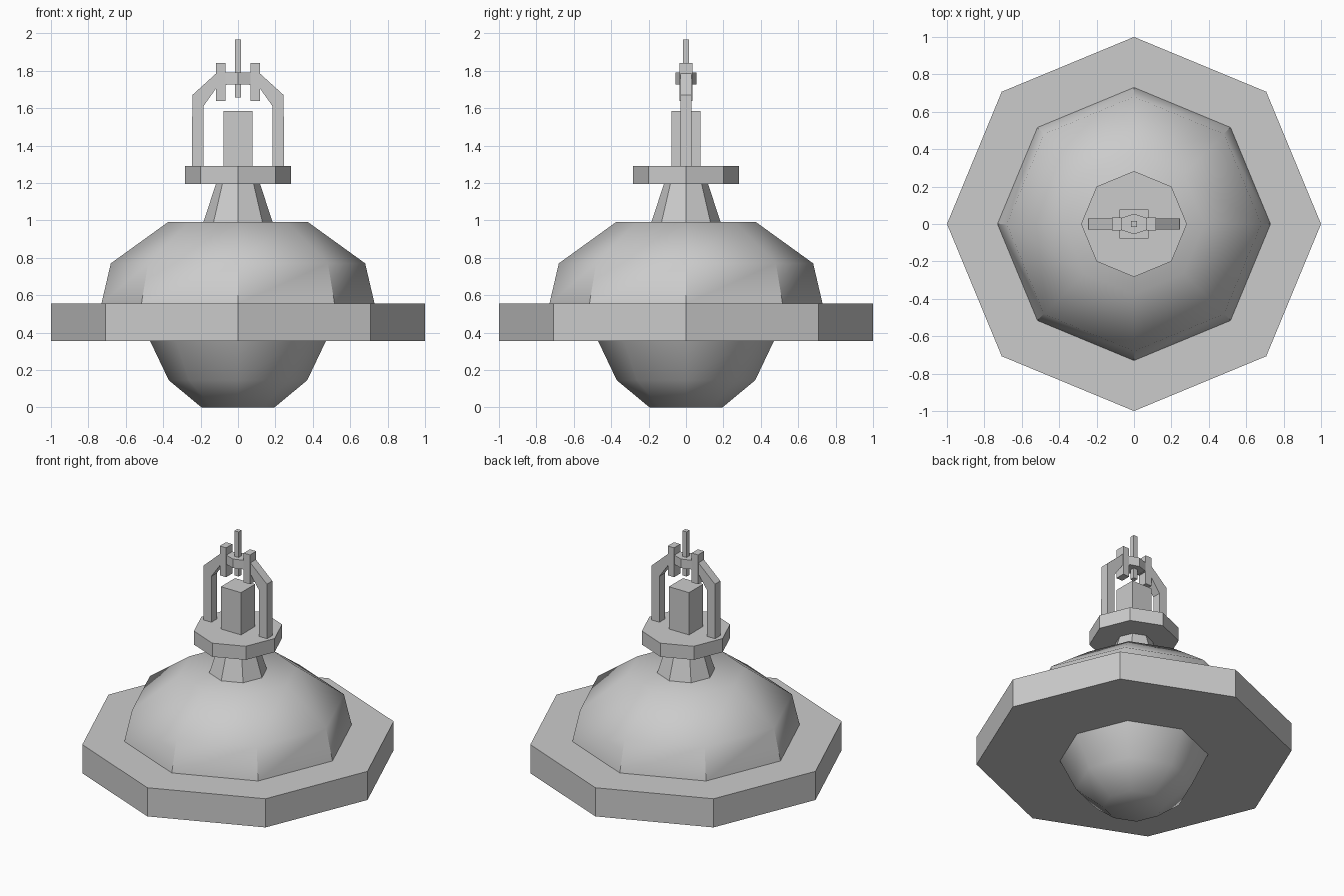
import bpy, bmesh
from math import cos, sin, pi, radians

if "Cube" in bpy.data.objects:
    bpy.data.objects.remove(bpy.data.objects["Cube"])


def finish(name, bm, smooth=None):
    bmesh.ops.recalc_face_normals(bm, faces=bm.faces)
    mesh = bpy.data.meshes.new(name)
    bm.to_mesh(mesh)
    bm.free()
    ob = bpy.data.objects.new(name, mesh)
    bpy.context.collection.objects.link(ob)
    if smooth:
        bpy.ops.object.select_all(action='DESELECT')
        ob.select_set(True)
        bpy.context.view_layer.objects.active = ob
        bpy.ops.object.shade_smooth_by_angle(angle=radians(smooth))
    return ob


def octagon(name, profile, smooth=None, sides=8):
    """Closed solid from (radius, z) rings, one corner on +x."""
    bm = bmesh.new()
    rings = [[bm.verts.new((r * cos(2 * pi * i / sides), r * sin(2 * pi * i / sides), z))
              for i in range(sides)] for r, z in profile]
    for a, b in zip(rings, rings[1:]):
        for i in range(sides):
            j = (i + 1) % sides
            bm.faces.new((a[i], a[j], b[j], b[i]))
    bm.faces.new(rings[0][::-1])
    bm.faces.new(rings[-1])
    return finish(name, bm, smooth)


def prism(name, outline, direction):
    """Extrude a closed 3D outline along a direction."""
    bm = bmesh.new()
    face = bm.faces.new([bm.verts.new(p) for p in outline])
    ext = bmesh.ops.extrude_face_region(bm, geom=[face])
    verts = [v for v in ext['geom'] if isinstance(v, bmesh.types.BMVert)]
    bmesh.ops.translate(bm, verts=verts, vec=direction)
    return finish(name, bm)


def box(name, x0, x1, y, z0, z1):
    return prism(name, [(x0, -y, z0), (x1, -y, z0), (x1, y, z0), (x0, y, z0)],
                 (0, 0, z1 - z0))


# Stacked octagonal body
octagon("lower_bowl", [(0.195, 0), (0.37, 0.145), (0.47, 0.355)], 42)
octagon("main_disc", [(1, 0.355), (1, 0.555)])
octagon("dome", [(0.73, 0.555), (0.68, 0.77), (0.375, 0.99)], 42)
octagon("neck", [(0.185, 0.99), (0.118, 1.195)])
octagon("upper_disc", [(0.283, 1.195), (0.283, 1.29)])

# Central post
box("post", -0.078, 0.078, 0.078, 1.29, 1.585)

# Bent legs and gripping blocks on both sides
leg = [(0.246, 1.29), (0.239, 1.67), (0.112, 1.79), (0.06, 1.79), (0.06, 1.725),
       (0.112, 1.713), (0.185, 1.61), (0.184, 1.29)]
leg[1] = (0.244, 1.67)
for side, s in (("left", -1), ("right", 1)):
    prism(side + "_leg", [(s * x, -0.03, z) for x, z in leg], (0, 0.06, 0))
    x0, x1 = sorted((s * 0.068, s * 0.117))
    box(side + "_block", x0, x1, 0.034, 1.637, 1.842)

# Pointed hub between the blocks and the vertical rod through it
hub = [(0.075, -0.03), (0.075, 0.03), (0, 0.055), (-0.075, 0.03), (-0.075, -0.03), (0, -0.055)]
prism("hub", [(x, y, 1.727) for x, y in hub], (0, 0, 0.063))
box("rod", -0.016, 0.016, 0.016, 1.657, 1.968)
